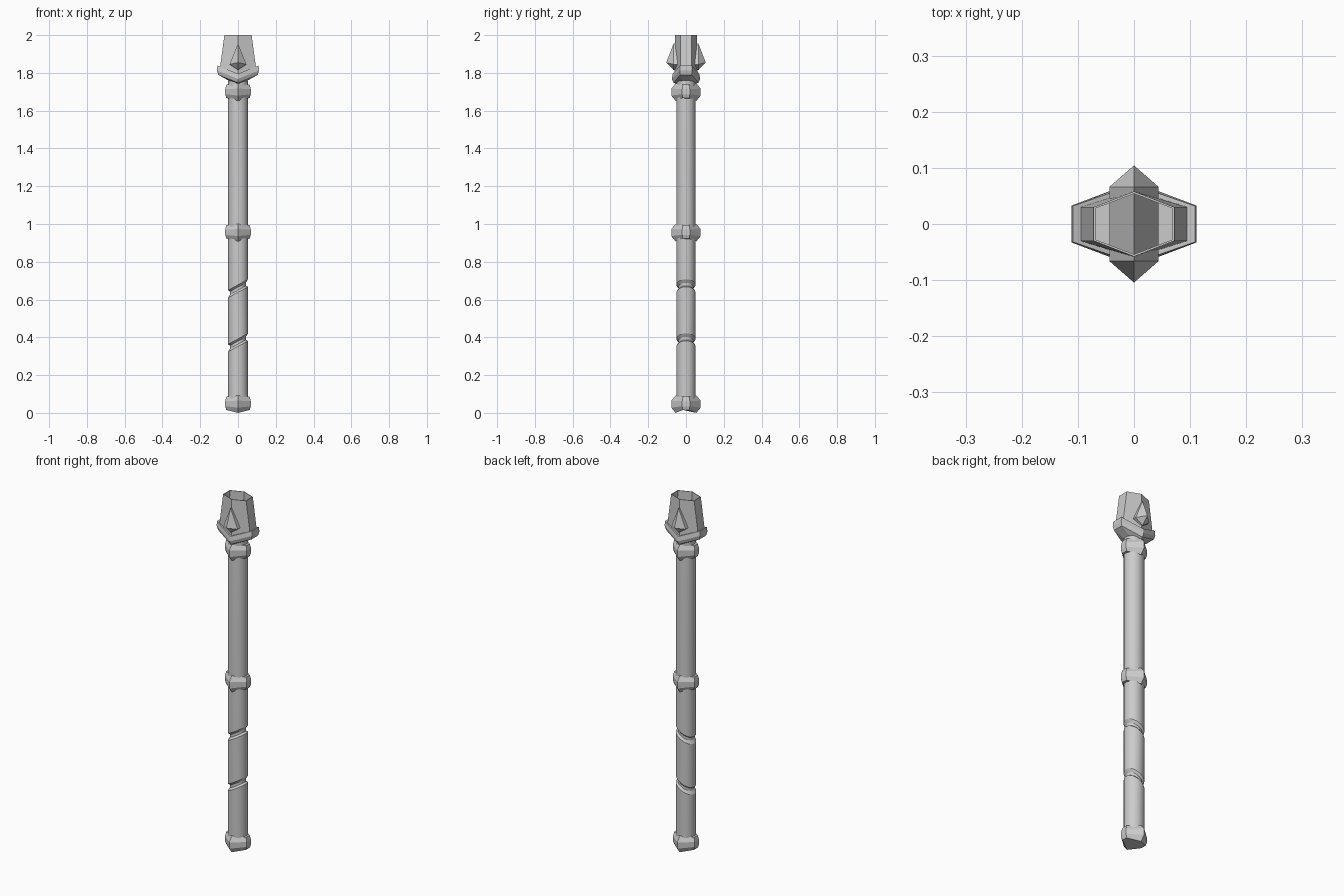
import bpy, math

if "Cube" in bpy.data.objects:
    bpy.data.objects.remove(bpy.data.objects["Cube"])

def make(name, verts, faces):
    me = bpy.data.meshes.new(name)
    me.from_pydata(verts, [], faces)
    me.validate()
    ob = bpy.data.objects.new(name, me)
    bpy.context.collection.objects.link(ob)
    return ob

def loft(name, rings, caps=(True, True)):
    n = len(rings[0])
    verts = [v for r in rings for v in r]
    faces = [(i*n + j, i*n + (j+1) % n, (i+1)*n + (j+1) % n, (i+1)*n + j)
             for i in range(len(rings)-1) for j in range(n)]
    if caps[0]:
        faces.append(tuple(reversed(range(n))))
    if caps[1]:
        faces.append(tuple(range(len(verts)-n, len(verts))))
    return make(name, verts, faces)

def hexagon(a, b, c, z, k=0.0):
    # six-sided section pointed at front and back; k lifts the sides
    pts = [(a, -c), (a, c), (0, b), (-a, c), (-a, -c), (0, -b)]
    return [(x, y, z + k*abs(x)) for x, y in pts]

def circle(r, z, tilt=0.0, n=16):
    return [(r*math.cos(2*math.pi*i/n), r*0.96*math.sin(2*math.pi*i/n),
             z + tilt*r*math.cos(2*math.pi*i/n)) for i in range(n)]

# Round shaft with two slanted grooves
R, T = 0.053, 0.55
rings = [circle(R, 0.03)]
for z in (0.372, 0.658):
    rings += [circle(R, z-0.02, T), circle(R-0.011, z-0.008, T),
              circle(R-0.011, z+0.008, T), circle(R, z+0.02, T)]
rings += [circle(R, 1.72), circle(0.05, 1.80)]
shaft = loft("shaft", rings)
bpy.context.view_layer.objects.active = shaft
shaft.select_set(True)
bpy.ops.object.shade_smooth_by_angle(angle=math.radians(30))

# Bulging faceted bands
for name, z in (("bottom_band", 0.0), ("middle_band", 0.908), ("upper_band", 1.652)):
    loft(name, [hexagon(0.062, 0.055, 0.016, z, 0.25),
                hexagon(0.068, 0.078, 0.02, z+0.028, 0.1),
                hexagon(0.068, 0.078, 0.02, z+0.065, -0.05),
                hexagon(0.062, 0.055, 0.016, z+0.092, -0.1)])

# Chevron collar with a recessed floor
loft("collar", [hexagon(0.05, 0.05, 0.02, 1.742, 0.35),
                hexagon(0.105, 0.066, 0.03, 1.748, 0.4),
                hexagon(0.111, 0.075, 0.033, 1.768, 0.4),
                hexagon(0.109, 0.070, 0.032, 1.795, 0.4),
                hexagon(0.094, 0.058, 0.03, 1.795, 0.4),
                hexagon(0.08, 0.05, 0.028, 1.805)])

# Open tapered socket
loft("head_socket", [hexagon(0.096, 0.06, 0.03, 1.785, 0.4),
                     hexagon(0.072, 0.058, 0.03, 2.0),
                     hexagon(0.068, 0.054, 0.028, 2.0),
                     hexagon(0.088, 0.054, 0.028, 1.80)], (False, False))

# Kite-shaped crystal running through the socket, pointed at both ends
kite = [(0, 1.955), (-0.044, 1.845), (0, 1.815), (0.044, 1.845)]
loft("crystal", [[(x*s, y, 1.855 + (z-1.855)*s) for x, z in kite]
                 for y, s in ((-0.104, 0.01), (-0.066, 1), (0.066, 1), (0.104, 0.01))])
